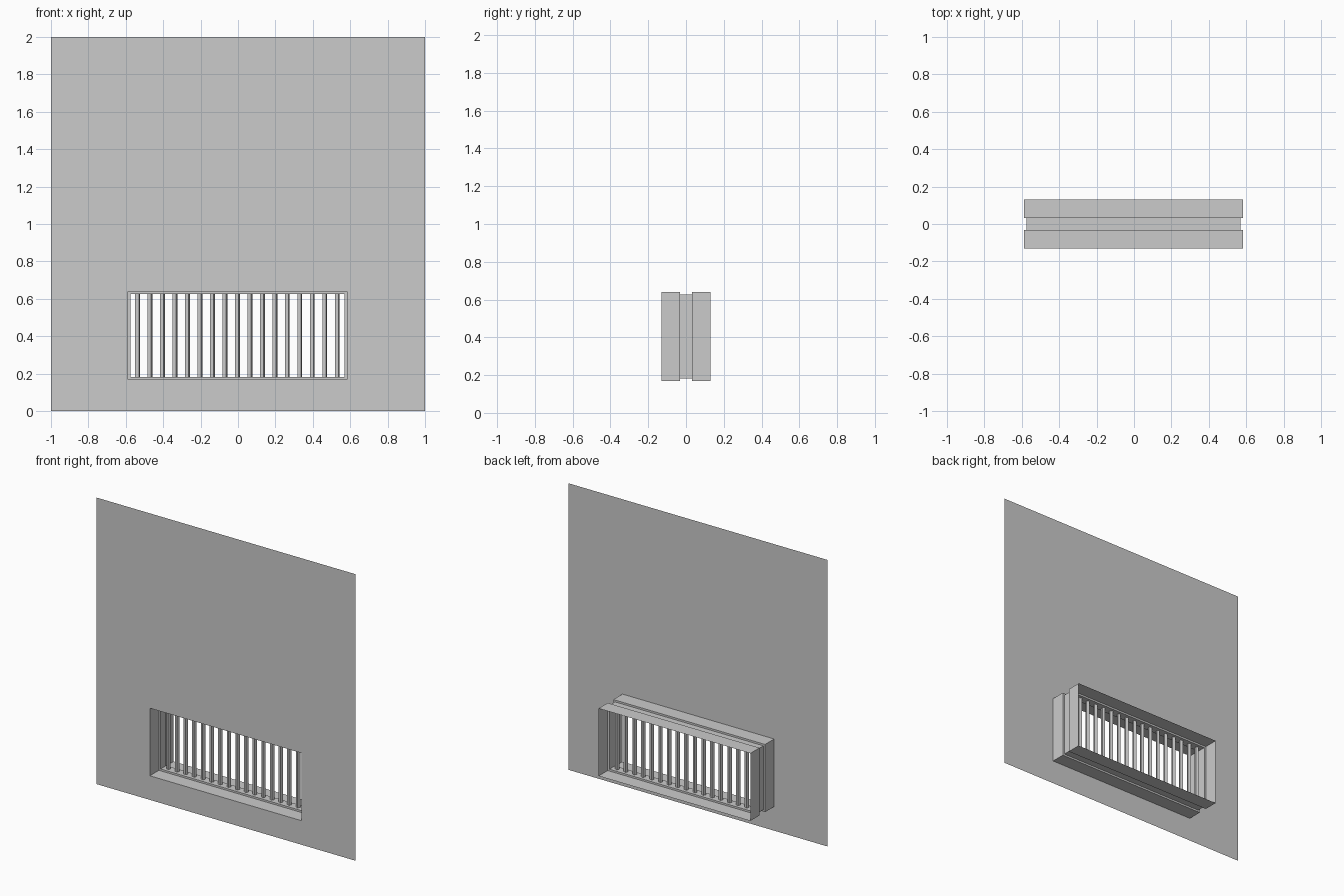
import bpy, bmesh, math
from mathutils import Matrix

cube = bpy.data.objects.get("Cube")
if cube:
    bpy.data.objects.remove(cube, do_unlink=True)

grey = bpy.data.materials.new("plain grey")
grey.use_nodes = True
colour = (0.6, 0.6, 0.6, 1)
grey.diffuse_color = colour
grey.node_tree.nodes["Principled BSDF"].inputs["Base Color"].default_value = colour

# Opening size, depth and centre
CX, CZ = -0.003, 0.404
OUTER = (0.586, 0.236)
INNER = (0.573, 0.223)
DEPTH, GROOVE = 0.131, 0.031


def make_object(name, bm):
    mesh = bpy.data.meshes.new(name)
    bm.to_mesh(mesh)
    bm.free()
    mesh.materials.append(grey)
    obj = bpy.data.objects.new(name, mesh)
    bpy.context.collection.objects.link(obj)
    return obj


def rectangle(bm, half, y, cx=CX, cz=CZ):
    w, h = half
    return [bm.verts.new((cx + sx * w, y, cz + sz * h))
            for sx, sz in ((-1, -1), (1, -1), (1, 1), (-1, 1))]


def loft(bm, rings):
    for a, b in zip(rings, rings[1:]):
        for i in range(4):
            j = (i + 1) % 4
            bm.faces.new((a[i], a[j], b[j], b[i]))


# Thin wall sheet with the window opening
bm = bmesh.new()
loft(bm, [rectangle(bm, (1, 1), -DEPTH, 0, 1), rectangle(bm, OUTER, -DEPTH)])
make_object("wall", bm)

# Open sleeve through the wall, narrowed around the bars
bm = bmesh.new()
sections = [(OUTER, -DEPTH), (OUTER, -GROOVE), (INNER, -GROOVE),
            (INNER, GROOVE), (OUTER, GROOVE), (OUTER, DEPTH)]
loft(bm, [rectangle(bm, half, y) for half, y in sections])
make_object("window_sleeve", bm)

# Row of upright square bars, each turned slightly
COUNT, SPACING, SIDE = 17, 0.0667, 0.02
bm = bmesh.new()
for i in range(COUNT):
    x = CX + (i - (COUNT - 1) / 2) * SPACING
    bmesh.ops.create_cube(bm, size=1, matrix=(
        Matrix.Translation((x, 0, CZ))
        @ Matrix.Rotation(math.radians(-20), 4, 'Z')
        @ Matrix.Diagonal((SIDE, SIDE, 2 * INNER[1], 1))))
make_object("window_bars", bm)
